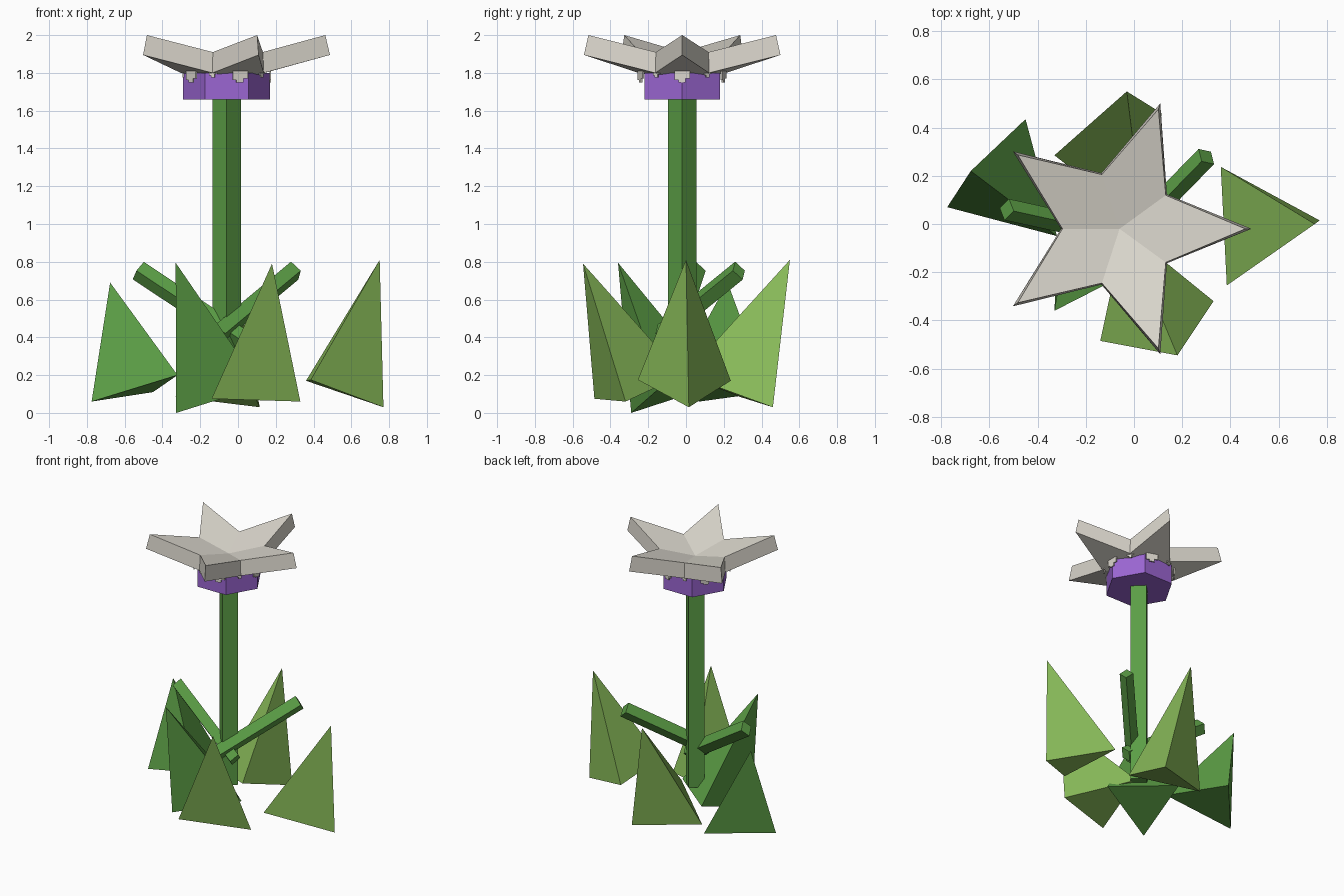
import bpy
import bmesh
from math import cos, sin, pi, radians
from mathutils import Vector, Matrix

cube = bpy.data.objects.get("Cube")
if cube:
    bpy.data.objects.remove(cube, do_unlink=True)


def material(name, rgb):
    mat = bpy.data.materials.new(name)
    mat.use_nodes = True
    mat.diffuse_color = (*rgb, 1)
    mat.node_tree.nodes["Principled BSDF"].inputs["Base Color"].default_value = (*rgb, 1)
    return mat


LIGHT_GREEN = material("light_leaf_green", (0.26, 0.52, 0.105))
GREEN = material("stem_green", (0.105, 0.34, 0.06))
PURPLE = material("purple", (0.33, 0.133, 0.65))
WHITE = material("petal_white", (0.72, 0.69, 0.62))

CENTRE = Vector((-0.06, -0.02, 0))


def build(name, verts, faces, mat):
    bm = bmesh.new()
    vs = [bm.verts.new(v) for v in verts]
    for f in faces:
        bm.faces.new([vs[i] for i in f])
    bmesh.ops.recalc_face_normals(bm, faces=bm.faces)
    mesh = bpy.data.meshes.new(name)
    bm.to_mesh(mesh)
    bm.free()
    mesh.materials.append(mat)
    obj = bpy.data.objects.new(name, mesh)
    bpy.context.collection.objects.link(obj)
    return obj


def bar(name, start, end, sides, radius_u, radius_v, mat):
    """Prism between two points; u is horizontal, v is upward where possible."""
    start, end = Vector(start), Vector(end)
    axis = (end - start).normalized()
    u = Vector((1, 0, 0)) if abs(axis.z) > 0.99 else axis.cross(Vector((0, 0, 1))).normalized()
    v = axis.cross(u)
    ring = [u * radius_u * cos(2 * pi * i / sides) + v * radius_v * sin(2 * pi * i / sides)
            for i in range(sides)]
    verts = [start + r for r in ring] + [end + r for r in ring]
    faces = [(i, (i + 1) % sides, sides + (i + 1) % sides, sides + i) for i in range(sides)]
    faces += [tuple(range(sides)), tuple(range(sides, 2 * sides))]
    return build(name, verts, faces, mat)


# Stem and flower cup
bar("stem", CENTRE + Vector((0, 0, 0.19)), CENTRE + Vector((0, 0, 1.72)), 4, 0.075, 0.075, GREEN)
bar("flower_cup", CENTRE + Vector((0, 0, 1.66)), CENTRE + Vector((0, 0, 1.80)), 6, 0.23, 0.23, PURPLE)

# Side shoots growing out of the stem
bar("right_shoot", (0.02, -0.06, 0.39), (-0.528, 0.06, 0.753), 4, 0.045, 0.055, GREEN)
bar("left_shoot", (-0.10, -0.13, 0.42), (0.30, 0.28, 0.753), 4, 0.045, 0.055, GREEN)

# Star blossom: five upturned flat petals joined in the middle
top, bottom = [], []
for i in range(10):
    a = radians(36 * i)
    d = Vector((cos(a), sin(a), 0))
    tip = i % 2 == 0
    top.append(CENTRE + d * (0.522 if tip else 0.237) + Vector((0, 0, 2.0 if tip else 1.91)))
    bottom.append(CENTRE + d * (0.547 if tip else 0.243) + Vector((0, 0, 1.895 if tip else 1.80)))
verts = top + bottom + [CENTRE + Vector((0, 0, 1.856)), CENTRE + Vector((0, 0, 1.745))]
faces = []
for i in range(10):
    j = (i + 1) % 10
    faces.append((i, j, 10 + j, 10 + i))
    if i % 2 == 0:
        h = (i - 1) % 10
        faces += [(20, h, i, j), (21, 10 + h, 10 + i, 10 + j)]
build("star_blossom", verts, faces, WHITE)

# Ragged fringe under the blossom, around the cup rim
for i in range(10):
    a = radians(36 * i)
    half, low = (0.042, 1.75) if i % 2 == 0 else (0.022, 1.775)
    steps = [(-half, 1.815), (half, 1.815), (half, low + 0.02), (half * 0.4, low + 0.02),
             (half * 0.4, low), (-half * 0.5, low), (-half * 0.5, low + 0.012), (-half, low + 0.012)]
    turn = Matrix.Translation(CENTRE) @ Matrix.Rotation(a, 4, "Z")
    n = len(steps)
    verts = [turn @ Vector((r, y, z)) for r in (0.226, 0.234) for y, z in steps]
    faces = [(k, (k + 1) % n, n + (k + 1) % n, n + k) for k in range(n)]
    faces += [tuple(range(n)), tuple(range(n, 2 * n))]
    build("rim_fringe_%d" % (i + 1), verts, faces, WHITE)

# Ground leaves: tilted three-sided spikes, apex first and then the base corners
leaves = {
    "left_leaf": (LIGHT_GREEN, (0.75, 0, 0.81), (0.36, 0.237, 0.17), (0.385, -0.255, 0.175), (0.77, 0.015, 0.03)),
    "front_leaf": (LIGHT_GREEN, (0.18, -0.545, 0.79), (-0.14, -0.485, 0.075), (0.33, -0.32, 0.06), (-0.04, -0.02, 0.2)),
    "back_leaf": (LIGHT_GREEN, (-0.03, 0.55, 0.81), (0.115, 0.46, 0.03), (-0.33, 0.285, 0.085), (0.04, -0.005, 0.2)),
    "front_right_leaf": (GREEN, (-0.33, -0.36, 0.795), (-0.327, -0.29, 0), (0.12, -0.13, 0.14), (-0.245, 0.17, 0.15)),
    "right_leaf": (GREEN, (-0.677, 0.22, 0.69), (-0.775, 0.07, 0.06), (-0.45, 0.435, 0.11), (-0.32, -0.05, 0.2)),
}
for name, (mat, *points) in leaves.items():
    build(name, points, [(0, 1, 2), (0, 2, 3), (0, 3, 1), (1, 2, 3)], mat)
